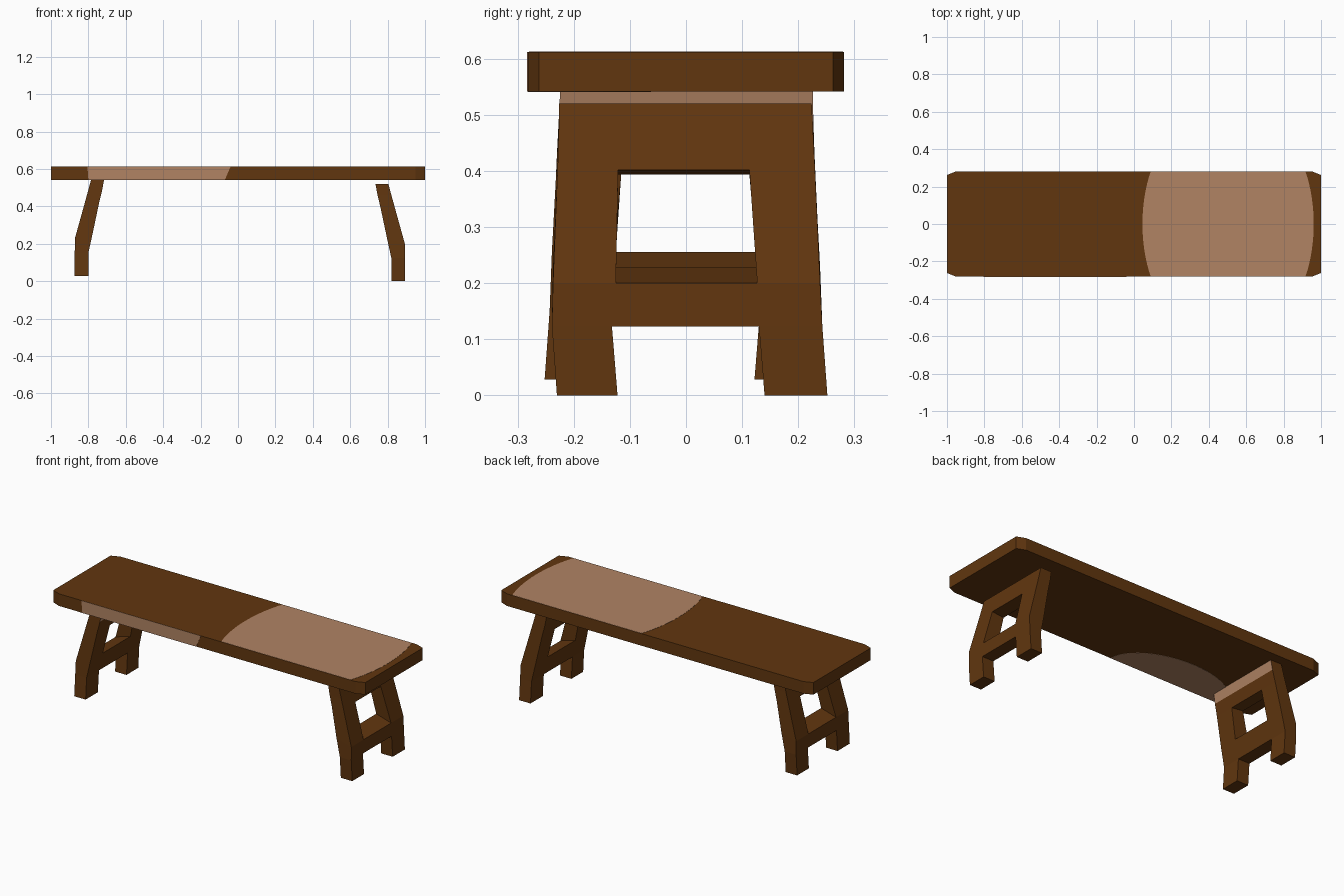
import bpy, bmesh, math
from mathutils import Vector

if "Cube" in bpy.data.objects:
    bpy.data.objects.remove(bpy.data.objects["Cube"])


def material(name, rgb):
    m = bpy.data.materials.new(name)
    m.diffuse_color = (*rgb, 1)
    m.use_nodes = True
    m.node_tree.nodes["Principled BSDF"].inputs["Base Color"].default_value = m.diffuse_color
    return m


WOOD = material("dark wood", (0.120, 0.037, 0.0047))
WORN = material("worn light wood", (0.440, 0.230, 0.127))


def finish(bm, name, mats):
    bmesh.ops.recalc_face_normals(bm, faces=bm.faces)
    mesh = bpy.data.meshes.new(name)
    bm.to_mesh(mesh)
    bm.free()
    for m in mats:
        mesh.materials.append(m)
    obj = bpy.data.objects.new(name, mesh)
    bpy.context.collection.objects.link(obj)
    return obj


def prism(name, points, offset, mat):
    """Extrude a flat polygon along an offset."""
    bm = bmesh.new()
    face = bm.faces.new([bm.verts.new(p) for p in points])
    new = bmesh.ops.extrude_face_region(bm, geom=[face])["geom"]
    verts = [v for v in new if isinstance(v, bmesh.types.BMVert)]
    bmesh.ops.translate(bm, verts=verts, vec=Vector(offset))
    return finish(bm, name, [mat])


# Seat board with clipped corners
Z0, Z1, W = 0.542, 0.612, 0.282
corner = [(1, 0.262), (0.95, W)]
outline = corner + [(-x, y) for x, y in reversed(corner)]
outline += [(-x, -y) for x, y in outline]
prism("seat", [(x, y, Z0) for x, y in outline], (0, 0, Z1 - Z0), WOOD)


# Worn patch on the seat top, bounded by two shallow arcs
def half_width(y):
    return 0.458 * math.sqrt(1 - (y / 0.66) ** 2)


ys = [-W + 2 * W * i / 16 for i in range(17)]
arc = [(0.503 + half_width(y), min(max(y, -0.28), 0.28), Z1) for y in ys]
arc += [(0.503 - half_width(y), min(max(y, -0.28), 0.28), Z1) for y in reversed(ys)]
prism("top_worn_patch", arc, (0, 0, 0.001), WORN)

# Worn patch on the front edge, continuing underneath as a half ellipse
prism("front_worn_patch", [(-0.80, -W, Z0), (-0.07, -W, Z0), (-0.04, -W, Z1), (-0.805, -W, Z1)],
      (0, -0.001, 0), WORN)
under = [(-0.45 + 0.37 * math.cos(math.pi * i / 24), -W + 0.22 * math.sin(math.pi * i / 24), Z0)
         for i in range(25)]
prism("underside_worn_patch", under, (0, 0, -0.001), WORN)

# Leg frame levels: outer z, inner z, outer x, inner x, four y positions
LEVELS = [
    (0.00, 0.00, 0.893, 0.820, (-0.230, -0.122, 0.140, 0.252)),
    (0.123, 0.123, 0.893, 0.820, (-0.239, -0.132, 0.130, 0.243)),
    (0.200, 0.228, 0.892, 0.797, (-0.237, -0.125, 0.127, 0.239)),
    (0.402, 0.394, 0.836, 0.762, (-0.229, -0.121, 0.113, 0.230)),
    (0.460, 0.460, 0.820, 0.746, (-0.227, -0.120, 0.113, 0.227)),
    (0.520, 0.520, 0.804, 0.735, (-0.226, -0.120, 0.113, 0.224)),
]
OPEN = {(0, 1), (2, 1)}  # gap between feet, window


def leg_frame(name):
    bm = bmesh.new()
    out = [[bm.verts.new((xo, y, zo)) for y in yy] for zo, zi, xo, xi, yy in LEVELS]
    inn = [[bm.verts.new((xi, y, zi)) for y in yy] for zo, zi, xo, xi, yy in LEVELS]
    solid = {(r, c) for r in range(5) for c in range(3)} - OPEN
    for r, c in solid:
        ring = [(r, c), (r, c + 1), (r + 1, c + 1), (r + 1, c)]
        for grid in (out, inn):
            f = bm.faces.new([grid[a][b] for a, b in ring])
            # worn top strip on the inner side
            f.material_index = 1 if grid is inn and r == 4 else 0
        beside = [(r - 1, c), (r, c + 1), (r + 1, c), (r, c - 1)]
        for k, n in enumerate(beside):
            if n not in solid:
                (a, b), (d, e) = ring[k], ring[(k + 1) % 4]
                bm.faces.new([out[a][b], out[d][e], inn[d][e], inn[a][b]])
    return finish(bm, name, [WOOD, WORN])


# Right leg is all dark wood; the left is turned round and set a little higher
right = leg_frame("right_leg")
for p in right.data.polygons:
    p.material_index = 0
left = leg_frame("left_leg")
left.rotation_euler.z = math.pi
left.location = (0.02, 0, 0.028)
